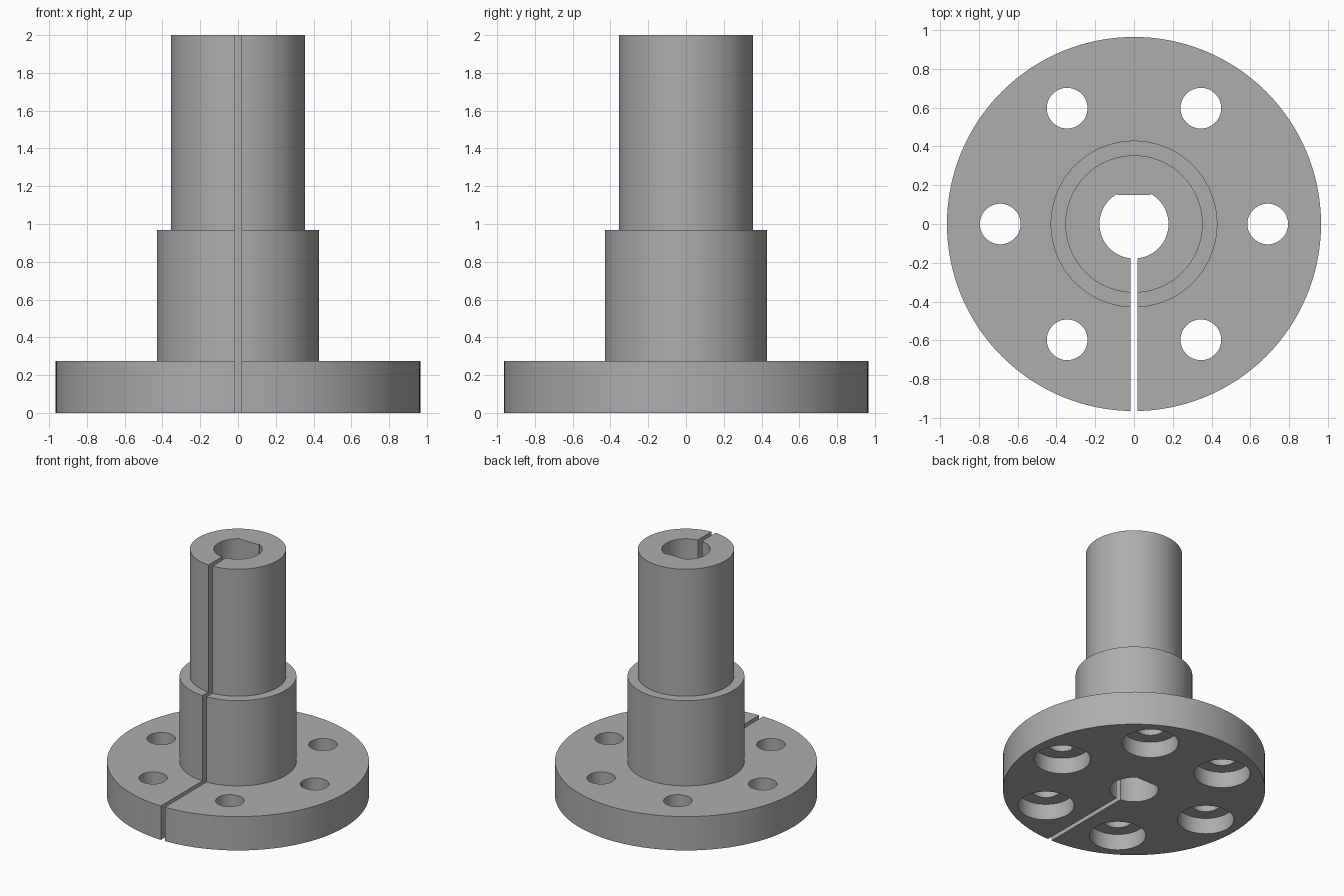
import bpy
import bmesh
from math import sin, cos, pi, radians, asin

cube = bpy.data.objects.get("Cube")
if cube:
    bpy.data.objects.remove(cube, do_unlink=True)

steel = bpy.data.materials.new("mid_grey")
steel.use_nodes = True
grey = (0.42, 0.42, 0.42, 1)
steel.diffuse_color = grey
steel.node_tree.nodes["Principled BSDF"].inputs["Base Color"].default_value = grey

SEGS = 128
TOP, COLLAR_TOP, FLANGE_TOP = 2.0, 0.968, 0.275
FLANGE_R, COLLAR_R, TUBE_R, BORE_R = 0.965, 0.43, 0.354, 0.178


def finish(name, bm):
    bmesh.ops.recalc_face_normals(bm, faces=bm.faces)
    mesh = bpy.data.meshes.new(name)
    bm.to_mesh(mesh)
    bm.free()
    obj = bpy.data.objects.new(name, mesh)
    bpy.context.collection.objects.link(obj)
    mesh.materials.append(steel)
    return obj


def prism(name, outline, z0, z1):
    """Extrude a flat outline from z0 to z1."""
    bm = bmesh.new()
    face = bm.faces.new([bm.verts.new((x, y, z0)) for x, y in outline])
    up = bmesh.ops.extrude_face_region(bm, geom=[face])["geom"]
    bmesh.ops.translate(bm, vec=(0, 0, z1 - z0),
                        verts=[v for v in up if isinstance(v, bmesh.types.BMVert)])
    return finish(name, bm)


def circle(r, n, cx=0, cy=0):
    return [(cx + r * cos(2 * pi * i / n), cy + r * sin(2 * pi * i / n)) for i in range(n)]


def lathe(name, profile):
    """Solid of revolution from a radius/height profile, with capped ends."""
    bm = bmesh.new()
    rings = [[bm.verts.new((x, y, z)) for x, y in circle(r, SEGS)] for r, z in profile]
    for a, b in zip(rings, rings[1:]):
        for i in range(SEGS):
            j = (i + 1) % SEGS
            bm.faces.new((a[i], a[j], b[j], b[i]))
    bm.faces.new(rings[0])
    bm.faces.new(rings[-1])
    return finish(name, bm)


# Stepped body: flange, collar and tube
body = lathe("flanged_hub", [
    (FLANGE_R, 0), (FLANGE_R, FLANGE_TOP), (COLLAR_R, FLANGE_TOP),
    (COLLAR_R, COLLAR_TOP), (TUBE_R, COLLAR_TOP), (TUBE_R, TOP)])

# Bore with a raised flat key on its back wall
KEY_HALF, KEY_Y = 0.085, 0.149
start = pi - asin(KEY_HALF / BORE_R) - pi / 2
sweep = 2 * pi - 2 * asin(KEY_HALF / BORE_R)
arc = [pi - start + sweep * i / 64 for i in range(65)]
bore = [(BORE_R * cos(a), BORE_R * sin(a)) for a in arc]
bore += [(KEY_HALF, KEY_Y), (-KEY_HALF, KEY_Y)]
cutters = [prism("bore_cutter", bore, -0.1, TOP + 0.1)]

# Clamping slot through the front wall
S = 0.018
cutters.append(prism("slot_cutter", [(-S, -1.1), (S, -1.1), (S, -0.05), (-S, -0.05)],
                     -0.1, TOP + 0.1))

# Six bolt holes, counterbored from below
for i in range(6):
    a = radians(60 * i)
    x, y = 0.69 * cos(a), 0.69 * sin(a)
    cutters.append(prism("bolt_hole_cutter", circle(0.105, 48, x, y), -0.1, FLANGE_TOP + 0.1))
    cutters.append(prism("counterbore_cutter", circle(0.207, 64, x, y), -0.1, 0.13))

bpy.ops.object.select_all(action="DESELECT")
body.select_set(True)
bpy.context.view_layer.objects.active = body
for c in cutters:
    mod = body.modifiers.new(c.name, "BOOLEAN")
    mod.operation = "DIFFERENCE"
    mod.solver = "EXACT"
    mod.object = c
    bpy.ops.object.modifier_apply(modifier=mod.name)
    bpy.data.objects.remove(c, do_unlink=True)

bpy.ops.object.shade_smooth_by_angle(angle=radians(30))
